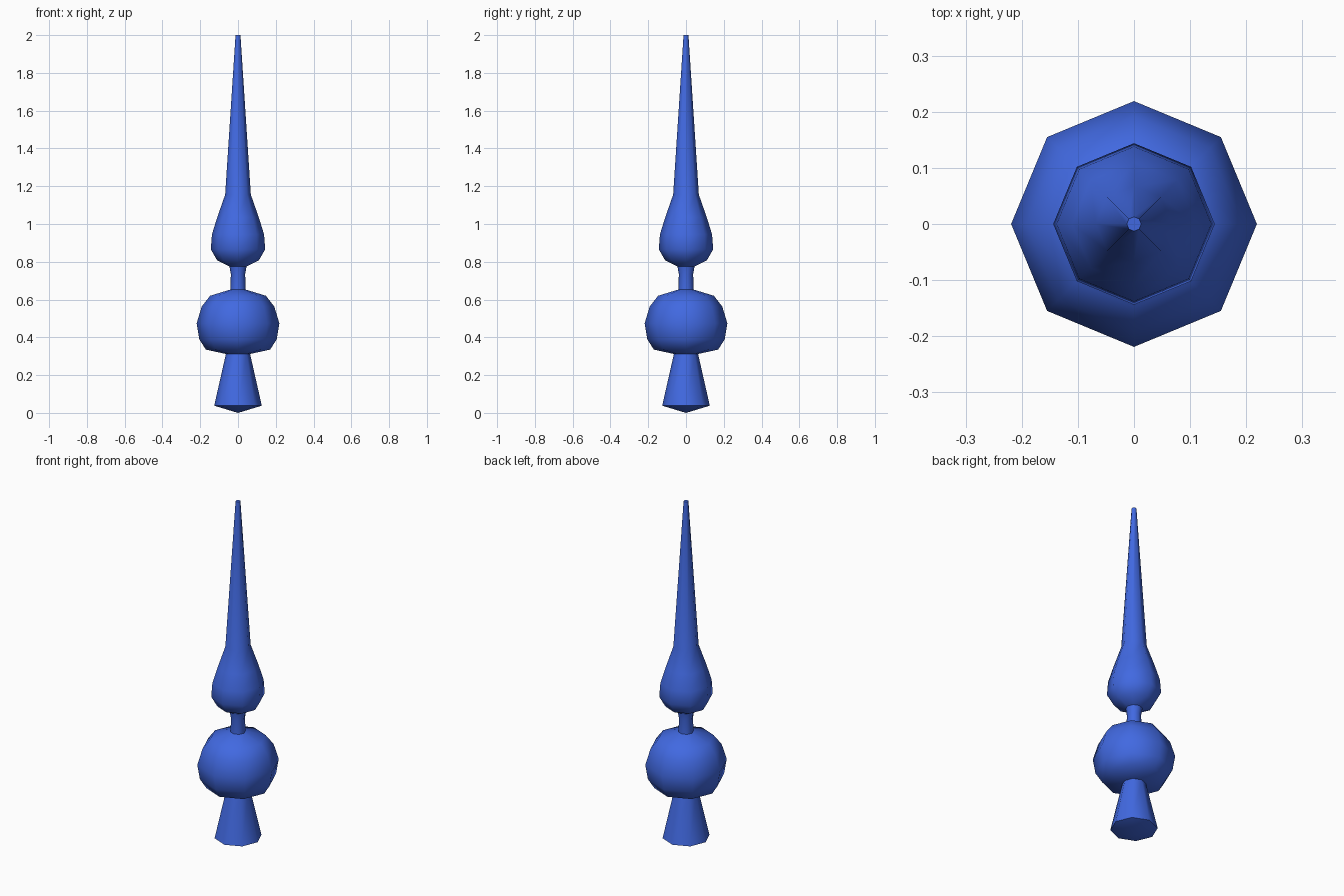
import bpy, bmesh, math

if "Cube" in bpy.data.objects:
    bpy.data.objects.remove(bpy.data.objects["Cube"])

SIDES = 8

blue = bpy.data.materials.new("royal blue")
blue.diffuse_color = (0.053, 0.141, 0.753, 1)
blue.use_nodes = True
blue.node_tree.nodes["Principled BSDF"].inputs["Base Color"].default_value = blue.diffuse_color


def lathe(name, profile):
    """Spin (radius, height) points into an eight-sided turned part."""
    bm = bmesh.new()
    verts = [bm.verts.new((r, 0, z)) for r, z in profile]
    edges = [bm.edges.new(pair) for pair in zip(verts, verts[1:])]
    bmesh.ops.spin(bm, geom=verts + edges, cent=(0, 0, 0), axis=(0, 0, 1),
                   angle=math.tau, steps=SIDES, use_merge=True)
    bmesh.ops.remove_doubles(bm, verts=bm.verts, dist=1e-4)
    bmesh.ops.recalc_face_normals(bm, faces=bm.faces)
    mesh = bpy.data.meshes.new(name)
    bm.to_mesh(mesh)
    bm.free()
    mesh.materials.append(blue)
    ob = bpy.data.objects.new(name, mesh)
    bpy.context.collection.objects.link(ob)
    bpy.context.view_layer.objects.active = ob
    ob.select_set(True)
    bpy.ops.object.shade_smooth_by_angle(angle=math.radians(50))
    ob.select_set(False)
    return ob


# Flared foot with a shallow pointed underside
lathe("foot", [(0, 0), (0.126, 0.038), (0.064, 0.312)])

# Faceted ball
lathe("ball", [(0.064, 0.312), (0.17, 0.335), (0.205, 0.39), (0.219, 0.474),
               (0.192, 0.563), (0.148, 0.62), (0.04, 0.653)])

# Thin neck
lathe("neck", [(0.04, 0.653), (0.038, 0.735), (0.045, 0.775)])

# Bulb drawn out into a tall spire
lathe("bulb_spire", [(0.045, 0.775), (0.11, 0.807), (0.144, 0.866),
                     (0.138, 0.945), (0.11, 1.035), (0.068, 1.155),
                     (0.013, 2.0), (0, 2.0)])
